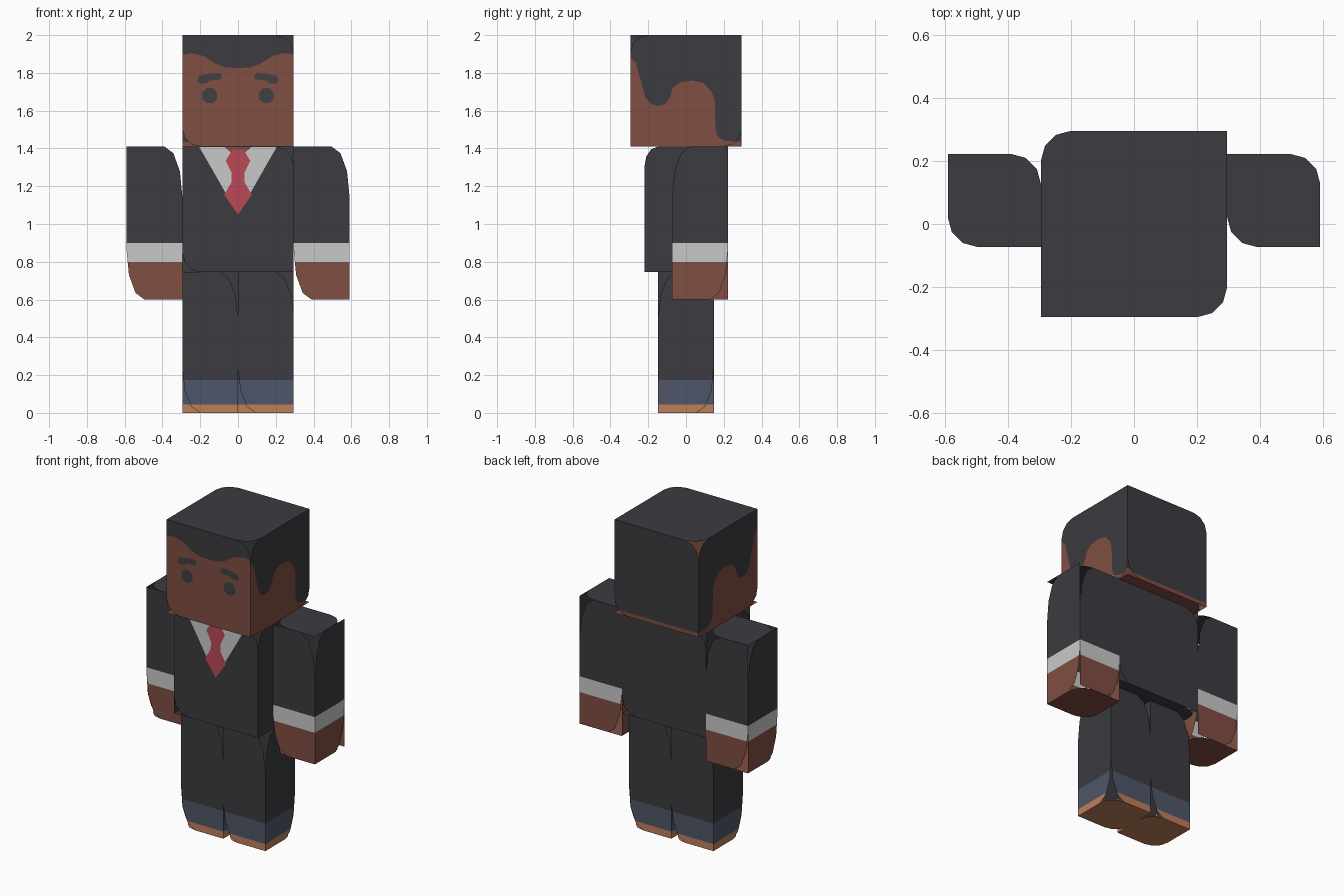
import bpy, bmesh, math
from mathutils import Vector

if "Cube" in bpy.data.objects:
    bpy.data.objects.remove(bpy.data.objects["Cube"])


def srgb(r, g, b):
    conv = lambda c: c / 12.92 if c <= 0.04045 else ((c + 0.055) / 1.055) ** 2.4
    return tuple(conv(c / 255) for c in (r, g, b)) + (1.0,)


def material(name, *rgb):
    m = bpy.data.materials.new(name)
    m.use_nodes = True
    m.diffuse_color = srgb(*rgb)
    m.node_tree.nodes["Principled BSDF"].inputs["Base Color"].default_value = srgb(*rgb)
    return m


dark = material("charcoal", 60, 59, 65)
skin = material("brown skin", 128, 78, 66)
white = material("shirt white", 201, 201, 201)
red = material("tie red", 188, 73, 87)
blue = material("sock blue", 78, 86, 104)
tan = material("shoe tan", 190, 126, 90)
feature = material("feature grey", 65, 65, 69)

RADIUS = 0.095
X, Y, Z = range(3)
# Face directions: (normal axis, sign, in-plane axes, handedness)
SIDES = {
    "front": (Y, -1, (X, Z), -1), "back": (Y, 1, (X, Z), -1),
    "left": (X, 1, (Y, Z), 1), "right": (X, -1, (Y, Z), 1),
    "top": (Z, 1, (X, Y), 1), "bottom": (Z, -1, (X, Y), 1),
}


def outline(lo, hi, rad, diagonal):
    """Rectangle with two opposite corners rounded; diagonal picks which two."""
    pts = []
    for i, (sa, sb) in enumerate([(-1, -1), (1, -1), (1, 1), (-1, 1)]):
        ca, cb = (hi[0] if sa > 0 else lo[0]), (hi[1] if sb > 0 else lo[1])
        if sa * sb != diagonal:
            pts.append((ca, cb))
            continue
        for k in range(4):
            t = math.radians(180 + 90 * i + 30 * k)
            pts.append((ca - sa * rad[0] + rad[0] * math.cos(t),
                        cb - sb * rad[1] + rad[1] * math.sin(t)))
    return pts


def open_box(lo, hi, diagonals):
    """Six separate sheets with clipped corners, radius stretched with the box."""
    bm = bmesh.new()
    size = [h - l for l, h in zip(lo, hi)]
    rad = [RADIUS * s / size[X] for s in size]
    for side, diagonal in diagonals.items():
        axis, sign, (a, b), hand = SIDES[side]
        verts = []
        for u, v in outline((lo[a], lo[b]), (hi[a], hi[b]), (rad[a], rad[b]), diagonal):
            co = [0, 0, 0]
            co[a], co[b] = u, v
            co[axis] = hi[axis] if sign > 0 else lo[axis]
            verts.append(bm.verts.new(co))
        if sign * hand < 0:
            verts.reverse()
        bm.faces.new(verts)
    bm.normal_update()
    return bm


def slice_faces(bm, faces, co, no):
    geom = set(faces)
    for f in faces:
        geom.update(f.edges)
        geom.update(f.verts)
    bmesh.ops.bisect_plane(bm, geom=list(geom), plane_co=co, plane_no=no, dist=1e-5)
    bm.normal_update()


def finish(bm, name, mats):
    mesh = bpy.data.meshes.new(name)
    bm.to_mesh(mesh)
    bm.free()
    for m in mats:
        mesh.materials.append(m)
    ob = bpy.data.objects.new(name, mesh)
    bpy.context.collection.objects.link(ob)
    return ob


def banded(name, lo, hi, diagonals, mats, heights=()):
    """Box coloured in horizontal bands, lowest band first."""
    bm = open_box(lo, hi, diagonals)
    for h in heights:
        slice_faces(bm, bm.faces[:], (0, 0, h), (0, 0, 1))
    for f in bm.faces:
        f.material_index = sum(f.calc_center_median().z > h for h in heights)
    finish(bm, name, mats)


def paint_hair(bm, side, line):
    """Cut one side of the head along the hairline and colour above it."""
    axis, sign, (a, _), _ = SIDES[side]
    picked = lambda: [f for f in bm.faces if f.normal[axis] * sign > 0.9]
    across = Vector((0, 0, 0))
    across[a] = 1
    for u, _ in line[1:-1]:
        slice_faces(bm, picked(), across * u, across)
    for (u0, z0), (u1, z1) in zip(line, line[1:]):
        strip = lambda: [f for f in picked() if u0 < f.calc_center_median()[a] < u1]
        co = across * u0 + Vector((0, 0, z0))
        no = Vector((0, 0, u1 - u0)) - across * (z1 - z0)
        no.normalize()
        slice_faces(bm, strip(), co, no)
        for f in strip():
            f.material_index = int((f.calc_center_median() - co).dot(no) > 0)


def plate(name, pts, y, mat):
    """Flat painted detail facing the front."""
    bm = bmesh.new()
    f = bm.faces.new([bm.verts.new((x, y, z)) for x, z in pts])
    f.normal_update()
    if f.normal.y > 0:
        f.normal_flip()
    bmesh.ops.triangulate(bm, faces=[f])
    finish(bm, name, [mat])


def mirrored(half):
    return half + [(-x, z) for x, z in reversed(half) if x != 0]


W = 0.295
NECK, WAIST = 1.41, 0.745

# Head with hair
head = open_box((-W, -W, NECK), (W, W, 2), dict(
    front=1, back=-1, left=-1, right=1, top=-1, bottom=-1))
for f in head.faces:
    f.material_index = int(f.normal.z > 0.9)
front_line = mirrored([(-W, 1.895), (-.25, 1.905), (-.185, 1.89), (-.12, 1.85),
                       (-.07, 1.83), (0, 1.825)])
side_line = [(-W, 1.88), (-.265, 1.855), (-.24, 1.76), (-.215, 1.67), (-.185, 1.635),
             (-.15, 1.625), (-.11, 1.635), (-.085, 1.67), (-.07, 1.72), (-.03, 1.75),
             (.03, 1.76), (.095, 1.745), (.135, 1.7), (.152, 1.655), (.156, 1.5),
             (.17, 1.46), (.21, 1.44), (W, 1.435)]
paint_hair(head, "front", front_line)
paint_hair(head, "back", [(-W, 1.435), (W, 1.435)])
paint_hair(head, "left", side_line)
paint_hair(head, "right", side_line)
finish(head, "head", [skin, dark])

# Face details
brow = [(.215, 1.76), (.205, 1.785), (.15, 1.795), (.1, 1.8), (.085, 1.785),
        (.09, 1.765), (.15, 1.76), (.17, 1.745), (.205, 1.745)]
eye = [(.15 + .043 * math.cos(math.radians(a + d)), 1.68 + .043 * math.sin(math.radians(a + d)))
       for a in (45, 135, 225, 315) for d in (-22.5, 22.5)]
for s, label in ((1, "left"), (-1, "right")):
    plate(label + "_eyebrow", [(s * x, z) for x, z in brow], -W - .002, feature)
    plate(label + "_eye", [(s * x, z) for x, z in eye], -W - .002, feature)

# Jacket body with shirt, neck and tie
banded("torso", (-W, -.22, WAIST), (W, .22, NECK), dict(
    front=1, back=-1, left=-1, right=-1, top=-1, bottom=-1), [dark])
plate("shirt_front", [(-.205, 1.408), (.205, 1.408), (0, 1.05)], -.222, white)
plate("neck", [(-.07, 1.408), (.07, 1.408), (.03, 1.37), (-.03, 1.37)], -.223, skin)
plate("tie", mirrored([(-.03, 1.392), (-.065, 1.335), (-.033, 1.27), (-.035, 1.22),
                       (-.073, 1.155), (0, 1.05)]), -.224, red)

# Arms with cuffs and hands, legs with socks and shoes
for label, x in (("left", W), ("right", -2 * W)):
    banded(label + "_arm", (x, -.073, .6), (x + W, .222, NECK), dict(
        front=1, back=1, left=-1, right=1, top=1, bottom=1),
        [skin, white, dark], (.8, .9))
for label, x in (("left", 0), ("right", -W)):
    banded(label + "_leg", (x, -W / 2, 0), (x + W, W / 2, WAIST), dict(
        front=1, back=-1, left=-1, right=1, top=1, bottom=1),
        [tan, blue, dark], (.045, .175))
